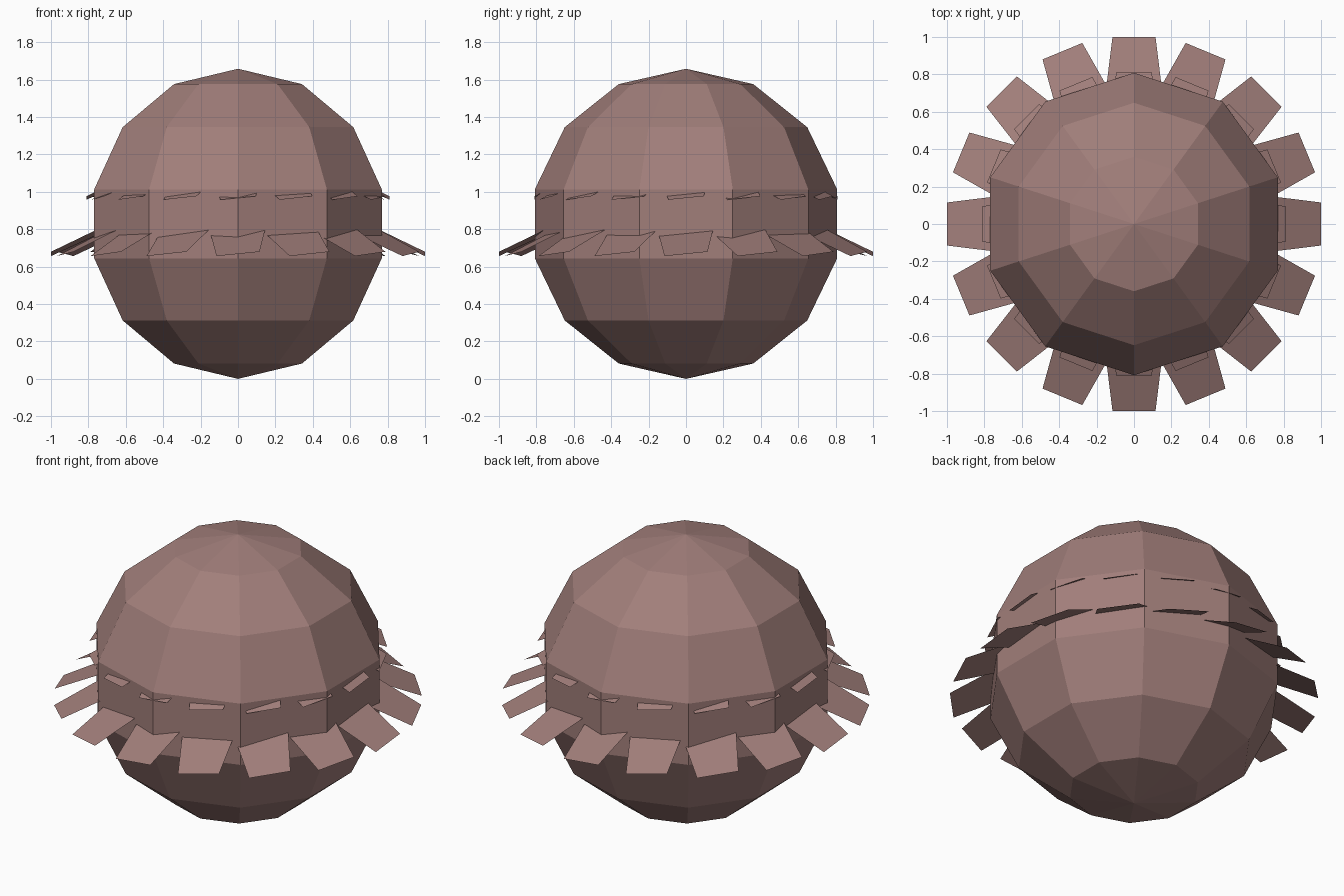
import bpy, bmesh, math

if "Cube" in bpy.data.objects:
    bpy.data.objects.remove(bpy.data.objects["Cube"])

mat = bpy.data.materials.new("dusty rose brown")
mat.diffuse_color = (0.356, 0.209, 0.195, 1)
mat.use_nodes = True
mat.node_tree.nodes["Principled BSDF"].inputs["Base Color"].default_value = mat.diffuse_color


def finish(bm, name):
    me = bpy.data.meshes.new(name)
    bm.to_mesh(me)
    bm.free()
    me.materials.append(mat)
    ob = bpy.data.objects.new(name, me)
    bpy.context.collection.objects.link(ob)
    return ob


# Faceted ball: 10 segments, 7 bands, corners on the y axis
def ball(radius, segments=10, bands=7):
    bm = bmesh.new()
    top = bm.verts.new((0, 0, 2 * radius))
    bottom = bm.verts.new((0, 0, 0))
    rings = []
    for i in range(1, bands):
        p = math.pi * i / bands
        r, z = radius * math.sin(p), radius + radius * math.cos(p)
        ring = []
        for j in range(segments):
            a = math.pi / 2 + math.tau * j / segments
            ring.append(bm.verts.new((r * math.cos(a), r * math.sin(a), z)))
        rings.append(ring)
    for j in range(segments):
        k = (j + 1) % segments
        bm.faces.new((top, rings[0][j], rings[0][k]))
        bm.faces.new((bottom, rings[-1][k], rings[-1][j]))
        for a, b in zip(rings, rings[1:]):
            bm.faces.new((a[j], b[j], b[k], a[k]))
    finish(bm, "ball")


# Ring of thin flat petals, sloping down outwards and each slightly rolled
def petals(name, tip, base, count=16, roll=0.1):
    bm = bmesh.new()
    for i in range(count):
        a = math.tau * i / count
        c, s = math.cos(a), math.sin(a)

        def corner(r, z, w):
            return bm.verts.new((r * c - w * s, r * s + w * c, z + roll * w))

        (r1, z1, w1), (r0, z0, w0) = tip, base
        bm.faces.new((corner(r0, z0, -w0), corner(r1, z1, -w1),
                      corner(r1, z1, w1), corner(r0, z0, w0)))
    finish(bm, name)


ball(0.829)
# (radius, height, half width) at tip and at hidden root
petals("lower_petals", (1.0, 0.668, 0.115), (0.66, 0.828, 0.157))
petals("upper_petals", (0.811, 0.967, 0.095), (0.66, 1.038, 0.115))
